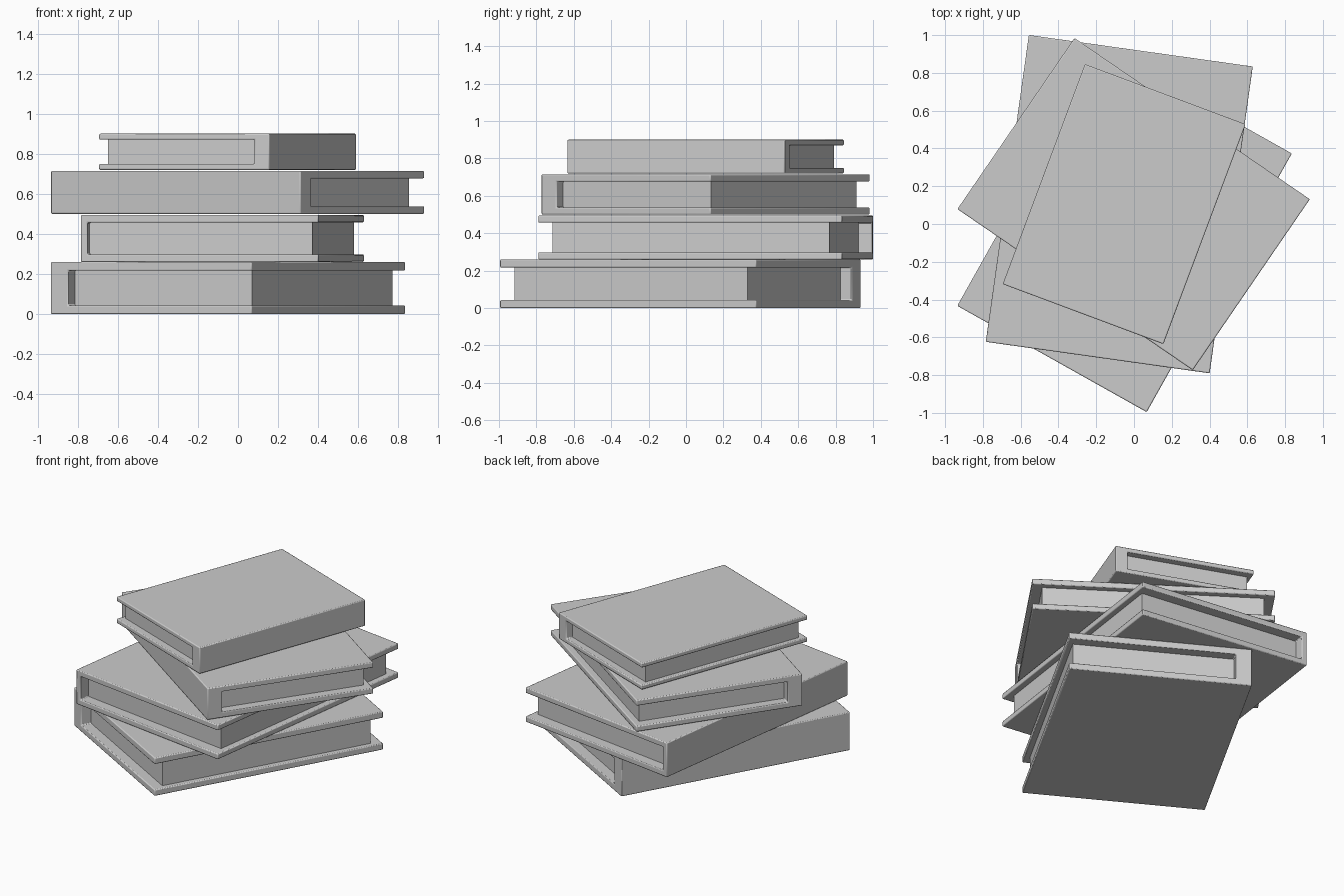
import bpy, bmesh
from math import radians

cube = bpy.data.objects.get("Cube")
if cube:
    bpy.data.objects.remove(cube, do_unlink=True)

grey = bpy.data.materials.new("plain grey")
grey.use_nodes = True
colour = (0.6, 0.6, 0.6, 1)
grey.diffuse_color = colour
grey.node_tree.nodes["Principled BSDF"].inputs["Base Color"].default_value = colour


def prism(name, profile, length, place, bevel=0):
    """Extrude an x-z profile along y, centred, then stand it in place."""
    bm = bmesh.new()
    face = bm.faces.new([bm.verts.new((x, -length / 2, z)) for x, z in profile])
    side = bmesh.ops.extrude_face_region(bm, geom=[face])["geom"]
    bmesh.ops.translate(bm, vec=(0, length, 0),
                        verts=[v for v in side if isinstance(v, bmesh.types.BMVert)])
    bmesh.ops.recalc_face_normals(bm, faces=bm.faces)
    mesh = bpy.data.meshes.new(name)
    bm.to_mesh(mesh)
    bm.free()
    mesh.materials.append(grey)
    obj = bpy.data.objects.new(name, mesh)
    bpy.context.collection.objects.link(obj)
    x, y, z, turn = place
    obj.location = (x, y, z)
    obj.rotation_euler.z = radians(turn)
    if bevel:
        mod = obj.modifiers.new("soft edges", "BEVEL")
        mod.width = bevel
        mod.segments = 2
        bpy.context.view_layer.objects.active = obj
        obj.select_set(True)
        bpy.ops.object.shade_smooth_by_angle(angle=radians(35))
        obj.select_set(False)
    return obj


def book(name, place, width, length, height, board, spine, fore, end):
    """Spine on local -x, open fore edge on local +x."""
    w = width / 2
    low, high = board, height - board
    # C-shaped cover
    prism(name + "_cover",
          [(-w, 0), (w, 0), (w, low), (spine - w, low),
           (spine - w, high), (w, high), (w, height), (-w, height)],
          length, place, 0.006)
    # page block, tucked slightly into the cover
    tuck = 0.004
    left, right = spine - w - tuck, w - fore
    prism(name + "_pages",
          [(left, low - tuck), (right, low - tuck),
           (right, high + tuck), (left, high + tuck)],
          length - 2 * end, place)


# Stack from the bottom up: place is x, y, z and turn in degrees
book("bottom_book", (-0.05, -0.03, 0, -29.3), 1.15, 1.57, 0.26, 0.043, 0.1, 0.035, 0.07)
book("second_book", (-0.078, 0.105, 0.26, -8), 1.197, 1.64, 0.235, 0.038, 0.035, 0.04, 0.073)
book("third_book", (-0.002, 0.105, 0.5, 55.6), 1.097, 1.51, 0.215, 0.038, 0.098, 0.042, 0.065)
book("top_book", (-0.052, 0.105, 0.72, 159.5), 0.908, 1.243, 0.18, 0.03, 0.08, 0.03, 0.048)
